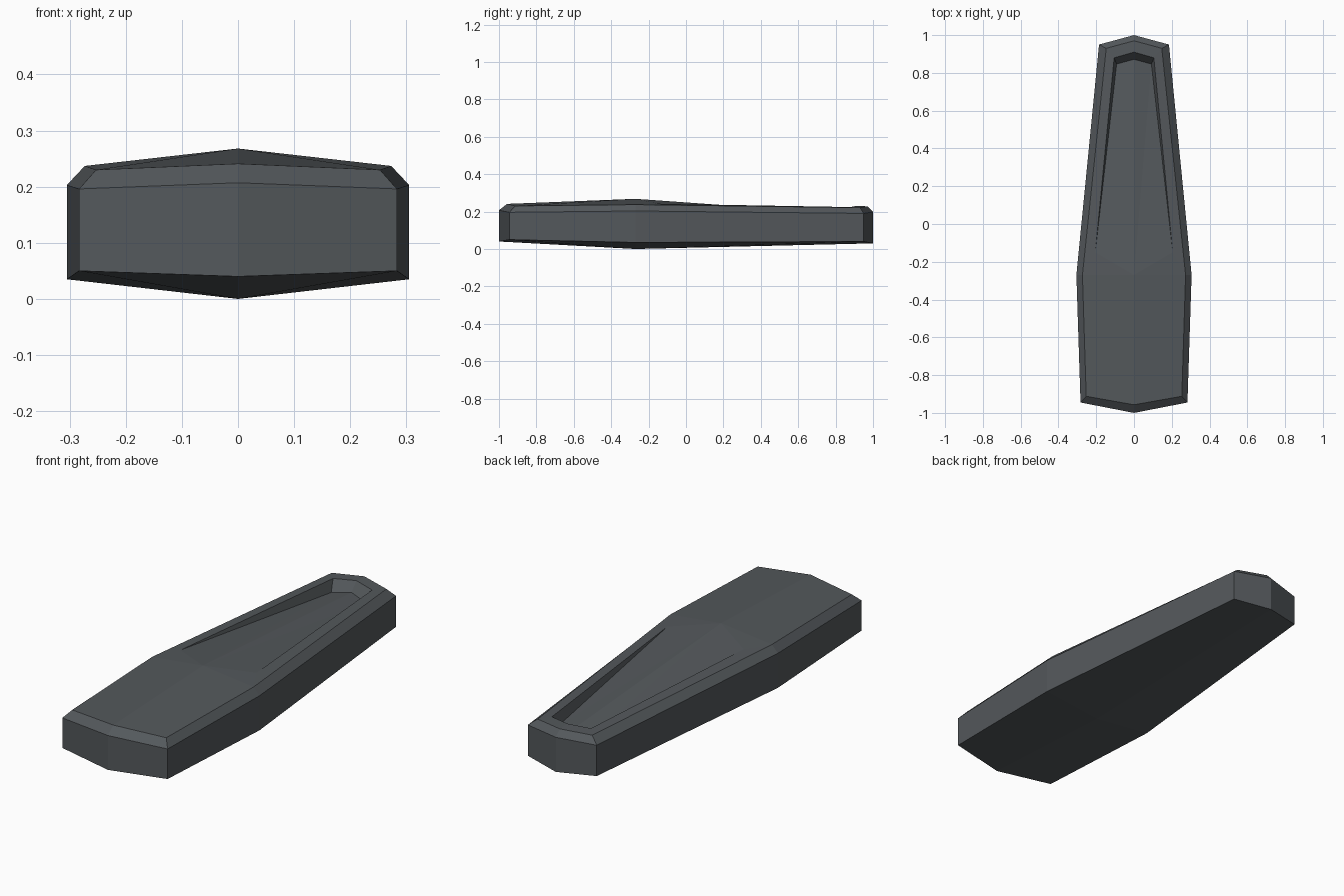
import bpy
import bmesh

cube = bpy.data.objects.get("Cube")
if cube:
    bpy.data.objects.remove(cube, do_unlink=True)

# Dark slate colour
slate = bpy.data.materials.new("dark slate grey")
slate.use_nodes = True
colour = (0.088, 0.098, 0.106, 1.0)
slate.diffuse_color = colour
shader = slate.node_tree.nodes["Principled BSDF"]
shader.inputs["Base Color"].default_value = colour
shader.inputs["Roughness"].default_value = 0.8

bm = bmesh.new()


def ring(points):
    return [bm.verts.new(p) for p in points]


def bridge(lower, upper):
    for i in range(len(lower) - 1):
        bm.faces.new((lower[i], lower[i + 1], upper[i + 1], upper[i]))


# Half outlines, running from the front centre round to the back centre
outline = [(0, -1), (0.283, -0.945), (0.305, -0.27), (0.185, 0.95), (0, 1)]
inset = [(0, -0.957), (0.253, -0.912), (0.273, -0.27), (0.147, 0.93), (0, 0.97)]
base_z = [0.04, 0.05, 0.035, 0.04, 0.03]
wall_z = [0.207, 0.196, 0.203, 0.19, 0.198]
top_z = [0.241, 0.23, 0.237, 0.221, 0.228]
base = ring([(x, y, z) for (x, y), z in zip(outline, base_z)])
wall = ring([(x, y, z) for (x, y), z in zip(outline, wall_z)])
top = ring([(x, y, z) for (x, y), z in zip(inset, top_z)])

# Side walls and chamfered rim
bridge(base, wall)
bridge(wall, top)

# Keeled underside and ridged top, peaking at the widest point
keel, peak = ring([(0, -0.27, 0), (0, -0.27, 0.268)])
bm.faces.new((keel, base[2], base[1], base[0]))
bm.faces.new((keel, base[4], base[3], base[2]))
bm.faces.new((peak, top[0], top[1], top[2]))

# Tapering recess sunk into the rear of the top
start, rim_side, rim_end = ring([(0.205, -0.15, 0.242), (0.105, 0.88, 0.224), (0, 0.91, 0.23)])
floor_side, floor_end = ring([(0.092, 0.847, 0.172), (0, 0.872, 0.187)])
for face in (
    (peak, top[2], start),
    (top[2], top[3], rim_side, start),
    (top[3], top[4], rim_end, rim_side),
    (start, rim_side, floor_side),
    (rim_side, rim_end, floor_end, floor_side),
    (peak, start, floor_side),
    (peak, floor_side, floor_end),
):
    bm.faces.new(face)

# Mirror the half across the centre line
half = bm.verts[:] + bm.edges[:] + bm.faces[:]
bmesh.ops.mirror(bm, geom=half, axis="X", merge_dist=0.0001)
bmesh.ops.remove_doubles(bm, verts=bm.verts[:], dist=0.0001)
bmesh.ops.recalc_face_normals(bm, faces=bm.faces[:])

mesh = bpy.data.meshes.new("recessed_slab")
bm.to_mesh(mesh)
bm.free()
mesh.materials.append(slate)
slab = bpy.data.objects.new("recessed_slab", mesh)
bpy.context.collection.objects.link(slab)
